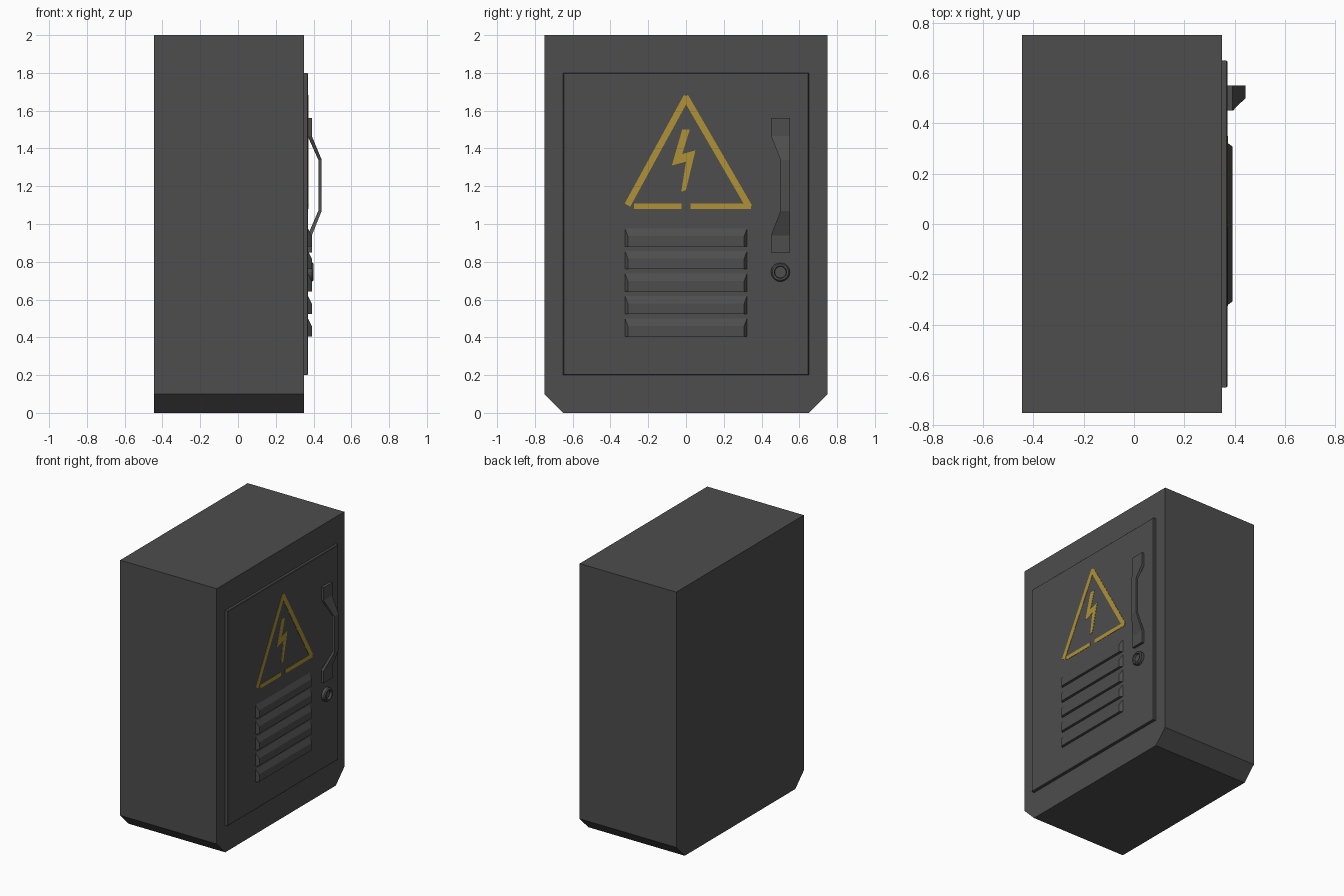
import bpy, bmesh, math
from mathutils import Vector

if "Cube" in bpy.data.objects:
    bpy.data.objects.remove(bpy.data.objects["Cube"])


def material(name, rgb):
    m = bpy.data.materials.new(name)
    m.diffuse_color = (*rgb, 1)
    m.use_nodes = True
    m.node_tree.nodes["Principled BSDF"].inputs["Base Color"].default_value = m.diffuse_color
    return m


GREY = material("dark grey metal", (0.075, 0.075, 0.075))
YELLOW = material("warning yellow", (0.43, 0.29, 0.038))


def finish(name, bm, mat):
    bmesh.ops.recalc_face_normals(bm, faces=bm.faces)
    me = bpy.data.meshes.new(name)
    bm.to_mesh(me)
    bm.free()
    me.materials.append(mat)
    ob = bpy.data.objects.new(name, me)
    bpy.context.collection.objects.link(ob)
    return ob


def loft(name, rings, mat):
    """Skin a list of equal-length rings and cap both ends."""
    bm = bmesh.new()
    vs = [[bm.verts.new(p) for p in r] for r in rings]
    n = len(vs[0])
    for a, b in zip(vs, vs[1:]):
        for i in range(n):
            j = (i + 1) % n
            bm.faces.new((a[i], a[j], b[j], b[i]))
    bm.faces.new(vs[0])
    bm.faces.new(vs[-1])
    return finish(name, bm, mat)


def rect(x, y0, y1, z0, z1):
    return [(x, y0, z0), (x, y1, z0), (x, y1, z1), (x, y0, z1)]


# Cabinet body with chamfered bottom side edges
profile = [(-0.65, 0), (0.65, 0), (0.75, 0.1), (0.75, 2), (-0.75, 2), (-0.75, 0.1)]
loft("cabinet_body", [[(x, y, z) for y, z in profile] for x in (-0.445, 0.35)], GREY)

# Door panel with a fine bevelled rim
loft("door", [rect(0.345, -0.65, 0.65, 0.2, 1.8),
              rect(0.367, -0.65, 0.65, 0.2, 1.8),
              rect(0.371, -0.646, 0.646, 0.204, 1.796)], GREY)

# Louvres: sloped top and ends, flat underside
for i in range(5):
    z = 0.405 + i * 0.119
    loft(f"louvre_{i + 1}", [rect(0.368, -0.325, 0.325, z, z + 0.1),
                             rect(0.391, -0.308, 0.308, z, z + 0.055)], GREY)

# Handle: bent strap that narrows in the middle (back x, front x, inner y, z)
stations = [(0.369, 0.391, 0.45, 1.56), (0.369, 0.391, 0.45, 1.465),
            (0.425, 0.443, 0.50, 1.34), (0.425, 0.443, 0.50, 1.07),
            (0.369, 0.391, 0.45, 0.94), (0.369, 0.391, 0.45, 0.85)]
loft("door_handle", [[(a, y, z), (b, y, z), (b, 0.55, z), (a, 0.55, z)]
                     for a, b, y, z in stations], GREY)

# Lock: round boss with a recessed centre
lock_rings = []
for x, r in ((0.368, 0.05), (0.393, 0.05), (0.400, 0.043), (0.400, 0.033), (0.385, 0.03)):
    lock_rings.append([(x, 0.5 + r * math.cos(t * math.tau / 20),
                        0.745 + r * math.sin(t * math.tau / 20)) for t in range(20)])
loft("door_lock", lock_rings, GREY)


# Painted warning sign: thin strokes on the door
def stroke(name, a, b, w):
    a, b = Vector(a), Vector(b)
    d = (b - a).normalized()
    n = Vector((-d.y, d.x)) * w / 2
    pts = [a - n, b - n, b + n, a + n]
    loft(name, [[(x, p.x, p.y) for p in pts] for x in (0.37, 0.373)], YELLOW)


stroke("sign_left", (-0.31, 1.10), (0.004, 1.675), 0.034)
stroke("sign_right", (-0.004, 1.675), (0.335, 1.09), 0.034)
stroke("sign_base_left", (-0.275, 1.094), (-0.025, 1.094), 0.028)
stroke("sign_base_right", (0.025, 1.094), (0.345, 1.094), 0.03)

# Lightning bolt
bolt = [(-0.02, 1.50), (0.02, 1.50), (-0.02, 1.37), (0.05, 1.39), (0.0, 1.18),
        (-0.025, 1.17), (0.0, 1.33), (-0.075, 1.31)]
loft("sign_bolt", [[(x, y, z) for y, z in bolt] for x in (0.37, 0.373)], YELLOW)
